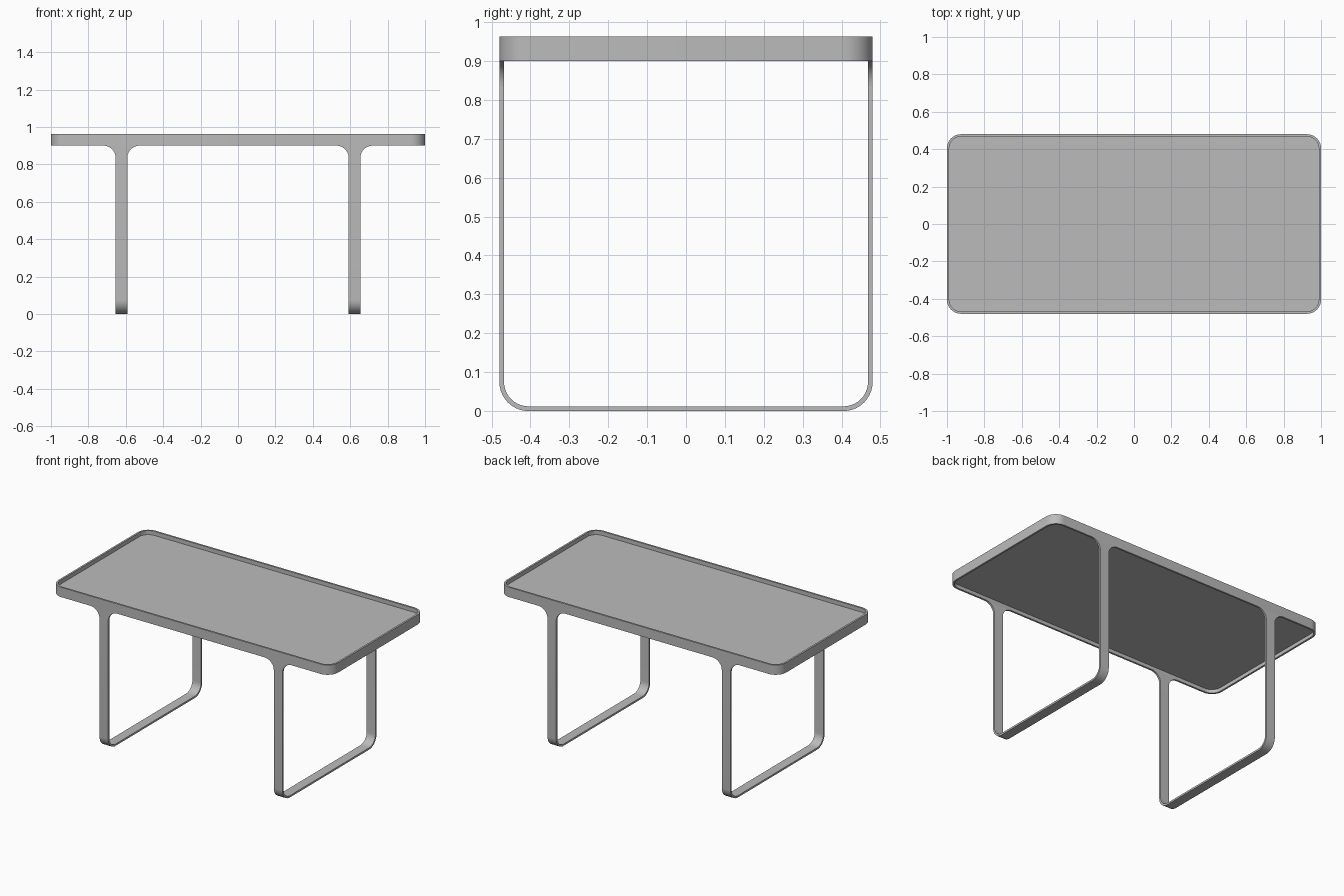
import bpy, bmesh, math
from mathutils import Vector

if "Cube" in bpy.data.objects:
    bpy.data.objects.remove(bpy.data.objects["Cube"], do_unlink=True)

L, W = 1.0, 0.48            # half length and half width of the top
TOP, RIM_BOTTOM = 0.963, 0.90
T, R = 0.012, 0.075         # strap thickness and corner radius
LEG_X, LEG_HALF = 0.623, 0.031
FILLET = 0.066

grey = bpy.data.materials.new("light grey")
grey.use_nodes = True
colour = (0.5, 0.5, 0.5, 1)
grey.diffuse_color = colour
grey.node_tree.nodes["Principled BSDF"].inputs["Base Color"].default_value = colour


def arc(cx, cy, r, start, end, steps=10):
    return [(cx + r * math.cos(math.radians(start + (end - start) * i / steps)),
             cy + r * math.sin(math.radians(start + (end - start) * i / steps)))
            for i in range(steps + 1)]


def rounded_rect(hx, hy, r):
    pts = []
    for i, (sx, sy) in enumerate([(1, 1), (-1, 1), (-1, -1), (1, -1)]):
        pts += arc(sx * (hx - r), sy * (hy - r), r, 90 * i, 90 * i + 90)
    return pts


def finish(name, bm, mirror=(False, False)):
    bmesh.ops.recalc_face_normals(bm, faces=bm.faces)
    mesh = bpy.data.meshes.new(name)
    bm.to_mesh(mesh)
    bm.free()
    mesh.materials.append(grey)
    ob = bpy.data.objects.new(name, mesh)
    bpy.context.collection.objects.link(ob)
    if any(mirror):
        mod = ob.modifiers.new("mirror", "MIRROR")
        mod.use_axis = (mirror[0], mirror[1], False)
    bpy.ops.object.select_all(action="DESELECT")
    ob.select_set(True)
    bpy.context.view_layer.objects.active = ob
    bpy.ops.object.shade_smooth_by_angle(angle=math.radians(35))
    return ob


def extrude(bm, faces, depth):
    ext = bmesh.ops.extrude_face_region(bm, geom=faces)
    verts = [g for g in ext["geom"] if isinstance(g, bmesh.types.BMVert)]
    bmesh.ops.translate(bm, verts=verts, vec=depth)


def strap(name, outer, inner, place, depth, closed, mirror=(False, False)):
    """Band between two matching outlines, extruded by depth."""
    bm = bmesh.new()
    a = [bm.verts.new(place(*p)) for p in outer]
    b = [bm.verts.new(place(*p)) for p in inner]
    n = len(a)
    faces = [bm.faces.new((a[i], a[(i + 1) % n], b[(i + 1) % n], b[i]))
             for i in range(n if closed else n - 1)]
    extrude(bm, faces, Vector(depth))
    return finish(name, bm, mirror)


def plate(name, outline, place, depth, mirror=(False, False)):
    bm = bmesh.new()
    face = bm.faces.new([bm.verts.new(place(*p)) for p in outline])
    extrude(bm, [face], Vector(depth))
    return finish(name, bm, mirror)


# Rim around the top
strap("rim", rounded_rect(L, W, R), rounded_rect(L - T, W - T, R - T),
      lambda x, y: (x, y, RIM_BOTTOM), (0, 0, TOP - RIM_BOTTOM), True)

# Recessed table panel
plate("table_panel", rounded_rect(L - T, W - T, R - T),
      lambda x, y: (x, y, 0.923), (0, 0, 0.014))


# U-shaped strap legs
def u_path(inset):
    r = R - inset
    return ([(-W + inset, RIM_BOTTOM)] + arc(-W + R, R, r, 180, 270)
            + arc(W - R, R, r, 270, 360) + [(W - inset, RIM_BOTTOM)])


strap("legs", u_path(0), u_path(T), lambda y, z: (LEG_X - LEG_HALF, y, z),
      (2 * LEG_HALF, 0, 0), False, (True, False))

# Curved webs that blend each leg into the rim
for side, label in ((1, "outer"), (-1, "inner")):
    edge = LEG_X + side * LEG_HALF
    curve = [(edge, RIM_BOTTOM)] + [
        (edge + side * (FILLET + x), RIM_BOTTOM - FILLET + z)
        for x, z in arc(0, 0, FILLET, 180, 90)]
    plate(label + "_leg_fillets", curve, lambda x, z: (x, W - T, z),
          (0, T, 0), (True, True))
